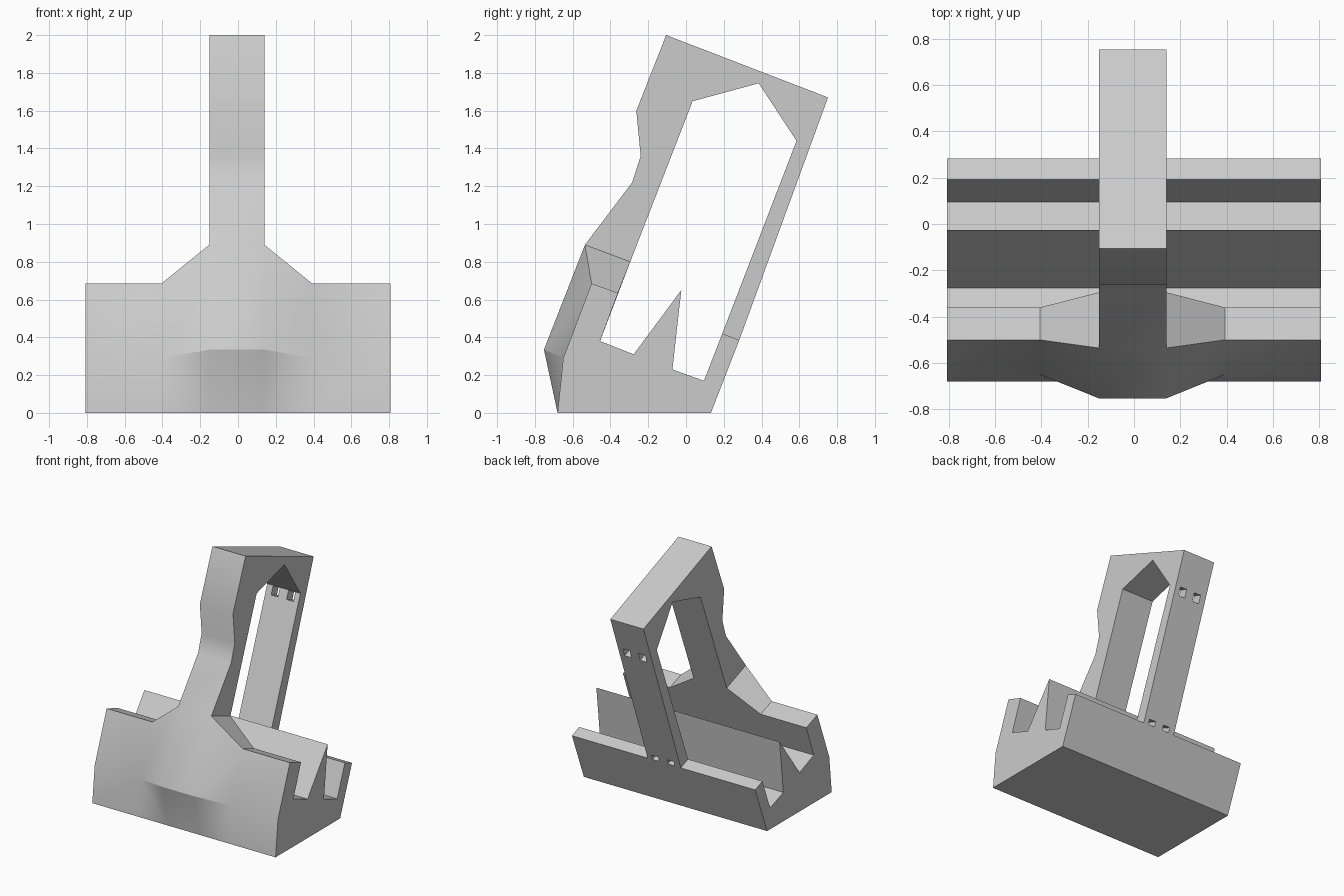
import bpy, bmesh, math
from mathutils import Vector

cube = bpy.data.objects.get("Cube")
if cube:
    bpy.data.objects.remove(cube, do_unlink=True)

grey = bpy.data.materials.new("light grey plastic")
grey.use_nodes = True
COLOUR = (0.6, 0.6, 0.6, 1)
grey.diffuse_color = COLOUR
grey.node_tree.nodes["Principled BSDF"].inputs["Base Color"].default_value = COLOUR

# Side profiles as (y, z)
FRONT_SIDE = [(-0.68, 0), (-0.65, 0.29), (-0.5, 0.685), (-0.36, 0.635)]
FRONT_MIDDLE = [(-0.68, 0), (-0.752, 0.335), (-0.535, 0.89), (-0.295, 0.8)]
GROOVES = [(-0.455, 0.38), (-0.277, 0.31), (-0.025, 0.65), (-0.072, 0.23),
           (0.095, 0.17), (0.192, 0.42), (0.282, 0.385), (0.132, 0)]
HANDLE = [FRONT_MIDDLE[2], (-0.285, 1.22), (-0.24, 1.36), (-0.263, 1.6),
          (-0.105, 2), (0.752, 1.67), GROOVES[6], GROOVES[5],
          (0.585, 1.44), (0.385, 1.745), (0.035, 1.65), FRONT_MIDDLE[3]]
XS = [-0.807, -0.405, -0.152, 0.14, 0.392, 0.807]

bm = bmesh.new()


def section(points, x):
    return [bm.verts.new((x, y, z)) for y, z in points]


def bridge(a, b, skip=()):
    """Join two matching rings with quads, leaving out the skipped strips."""
    n = len(a)
    for i in range(n):
        if i not in skip:
            j = (i + 1) % n
            bm.faces.new((a[i], a[j], b[j], b[i]))


# Grooved base with a flared middle; openings are left where the handle joins
rings = [section((FRONT_MIDDLE if i in (2, 3) else FRONT_SIDE) + GROOVES, x)
         for i, x in enumerate(XS)]
for i in range(5):
    skip = {0: (), 1: (0,), 2: (2, 9), 3: (0,), 4: ()}[i]
    bridge(rings[i], rings[i + 1], skip)
bm.faces.new(rings[0])
bm.faces.new(rings[-1])

# Chin facets
for mid, side in ((rings[2], rings[1]), (rings[3], rings[4])):
    bm.faces.new((mid[0], mid[1], side[1]))
    bm.faces.new((mid[0], side[1], side[0]))

# Handle loop, open at both feet
left, right = section(HANDLE, XS[2]), section(HANDLE, XS[3])
bridge(left, right, (6, 11))
bm.faces.new(left)
bm.faces.new(right)

bmesh.ops.remove_doubles(bm, verts=bm.verts, dist=0.0005)
bmesh.ops.recalc_face_normals(bm, faces=bm.faces)
mesh = bpy.data.meshes.new("base_and_handle")
bm.to_mesh(mesh)
bm.free()
mesh.materials.append(grey)
body = bpy.data.objects.new("base_and_handle", mesh)
bpy.context.collection.objects.link(body)

# Slots through the rear strut, placed by distance down from its top corner
top, foot = Vector((0, *HANDLE[5])), Vector((0, *HANDLE[6]))
down = (foot - top).normalized()
inward = Vector((0, down.z, -down.y))
tilt = -math.atan2(-down.y, -down.z)
cutters = []
for start, end in ((0.277, 0.345), (1.325, 1.366)):
    for x in (-0.07, 0.066):
        centre = top + down * (start + end) / 2 + inward * 0.048
        bpy.ops.mesh.primitive_cube_add(size=1, location=(x, centre.y, centre.z),
                                        rotation=(tilt, 0, 0))
        cutter = bpy.context.object
        cutter.name = "slot_cutter"
        cutter.scale = (0.06, 0.26, end - start)
        cutter.hide_render = True
        cutters.append(cutter)

bpy.ops.object.select_all(action='DESELECT')
body.select_set(True)
bpy.context.view_layer.objects.active = body
for cutter in cutters:
    mod = body.modifiers.new("slot", 'BOOLEAN')
    mod.operation = 'DIFFERENCE'
    mod.solver = 'EXACT'
    mod.object = cutter
    bpy.ops.object.modifier_apply(modifier=mod.name)
for cutter in cutters:
    bpy.data.objects.remove(cutter, do_unlink=True)

# One grey throughout, smooth only across the gentle front bends
body.data.materials.clear()
body.data.materials.append(grey)
for face in body.data.polygons:
    face.material_index = 0
bpy.ops.object.shade_smooth_by_angle(angle=math.radians(30))
